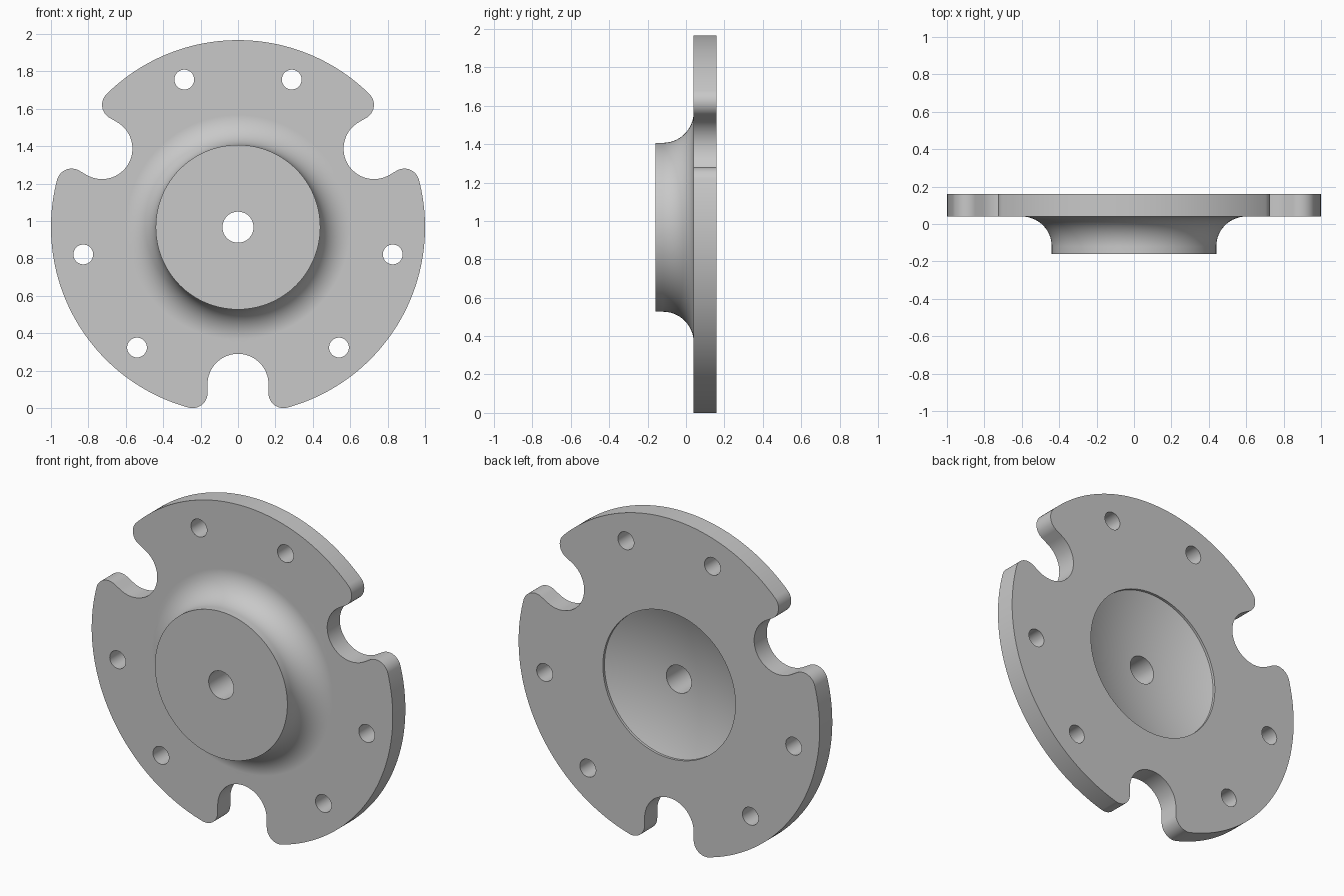
import bpy, bmesh
from math import pi, sin, cos, radians, sqrt, atan2, hypot

if "Cube" in bpy.data.objects:
    bpy.data.objects.remove(bpy.data.objects["Cube"])

CZ = 0.967                      # height of the flange axis
FRONT, BACK = 0.04, 0.16        # plate faces along y
HUB_FACE, HUB_R, FILLET = -0.16, 0.44, 0.16
BORE_R, BOLT_R, BOLT_CIRCLE = 0.083, 0.053, 0.84
NOTCH_R, NOTCH_D, CORNER = 0.163, 0.84, 0.08
DISH_STEP, DISH_DEPTH = 0.015, 0.095
SEAM_R = HUB_R + FILLET
SEGS = 128


def arc(cx, cz, r, a0, a1, n):
    return [(cx + r * cos(a0 + (a1 - a0) * i / n),
             cz + r * sin(a0 + (a1 - a0) * i / n)) for i in range(n + 1)]


def circle(cx, cz, r, n):
    return arc(cx, cz, r, 0, 2 * pi, n)[:-1]


def rotate(points, a):
    return [(x * cos(a) - z * sin(a), x * sin(a) + z * cos(a)) for x, z in points]


def outline():
    """Disc edge with three round-cornered notches."""
    fx = NOTCH_R + CORNER
    fz = -sqrt((1 - CORNER) ** 2 - fx ** 2)
    lean = atan2(fz, fx)                      # where a corner meets the rim
    right = arc(fx, fz, CORNER, pi, 2 * pi + lean, 14)
    left = [(-x, z) for x, z in reversed(right)]
    notch = left + arc(0, -NOTCH_D, NOTCH_R, pi, 0, 32) + right
    rim = arc(0, 0, 1, lean, -pi - lean + radians(120), 56)[1:-1]
    return [p for k in range(3) for p in rotate(notch + rim, radians(120 * k))]


def add_plate(bm):
    """Flat plate with bolt holes and an opening that the hub fills."""
    loops = [outline(), circle(0, 0, SEAM_R, SEGS)]
    for k in range(3):
        for off in (-20, 20):
            a = radians(90 + off + 120 * k)
            loops.append(circle(BOLT_CIRCLE * cos(a), BOLT_CIRCLE * sin(a), BOLT_R, 32))
    sides = []
    for y in (FRONT, BACK):
        rings = [[bm.verts.new((x, y, z)) for x, z in loop] for loop in loops]
        edges = [bm.edges.new((r[i - 1], r[i])) for r in rings for i in range(len(r))]
        bmesh.ops.triangle_fill(bm, use_beauty=True, edges=edges)
        sides.append(rings)
    for index, (a, b) in enumerate(zip(*sides)):
        if index != 1:
            for i in range(len(a)):
                bm.faces.new((a[i - 1], a[i], b[i], b[i - 1]))


def add_hub(bm):
    """Turned hub: flared front boss, bore and shallow spherical dish behind."""
    flare = arc(SEAM_R, FRONT - FILLET, FILLET, pi / 2, pi, 20)
    profile = flare + [(HUB_R, HUB_FACE), (BORE_R, HUB_FACE)]
    sag = DISH_DEPTH - DISH_STEP
    ball = (HUB_R ** 2 + sag ** 2) / (2 * sag)
    for i in range(17):
        r = BORE_R + (HUB_R - BORE_R) * i / 16
        profile.append((r, BACK - DISH_DEPTH + ball - sqrt(ball ** 2 - r ** 2)))
    profile += [(HUB_R, BACK), (SEAM_R, BACK)]
    rings = [[bm.verts.new((x, y, z)) for x, z in circle(0, 0, r, SEGS)]
             for r, y in profile]
    for a, b in zip(rings, rings[1:]):
        for i in range(SEGS):
            bm.faces.new((a[i - 1], a[i], b[i], b[i - 1]))


# Build the flange as one welded body
bm = bmesh.new()
add_plate(bm)
add_hub(bm)
bmesh.ops.remove_doubles(bm, verts=bm.verts, dist=0.0002)
bmesh.ops.recalc_face_normals(bm, faces=bm.faces)
bmesh.ops.translate(bm, verts=bm.verts, vec=(0, 0, CZ))
mesh = bpy.data.meshes.new("hub_flange")
bm.to_mesh(mesh)
bm.free()

flange = bpy.data.objects.new("hub_flange", mesh)
bpy.context.collection.objects.link(flange)

# Plain grey metal
grey = bpy.data.materials.new("light_grey")
grey.use_nodes = True
colour = (0.58, 0.58, 0.58, 1)
grey.diffuse_color = colour
grey.node_tree.nodes["Principled BSDF"].inputs["Base Color"].default_value = colour
mesh.materials.append(grey)

# Smooth curved walls, crisp rims
bpy.ops.object.select_all(action='DESELECT')
flange.select_set(True)
bpy.context.view_layer.objects.active = flange
bpy.ops.object.shade_smooth_by_angle(angle=radians(30))
weighted = flange.modifiers.new("flat_faces", 'WEIGHTED_NORMAL')
weighted.keep_sharp = True
